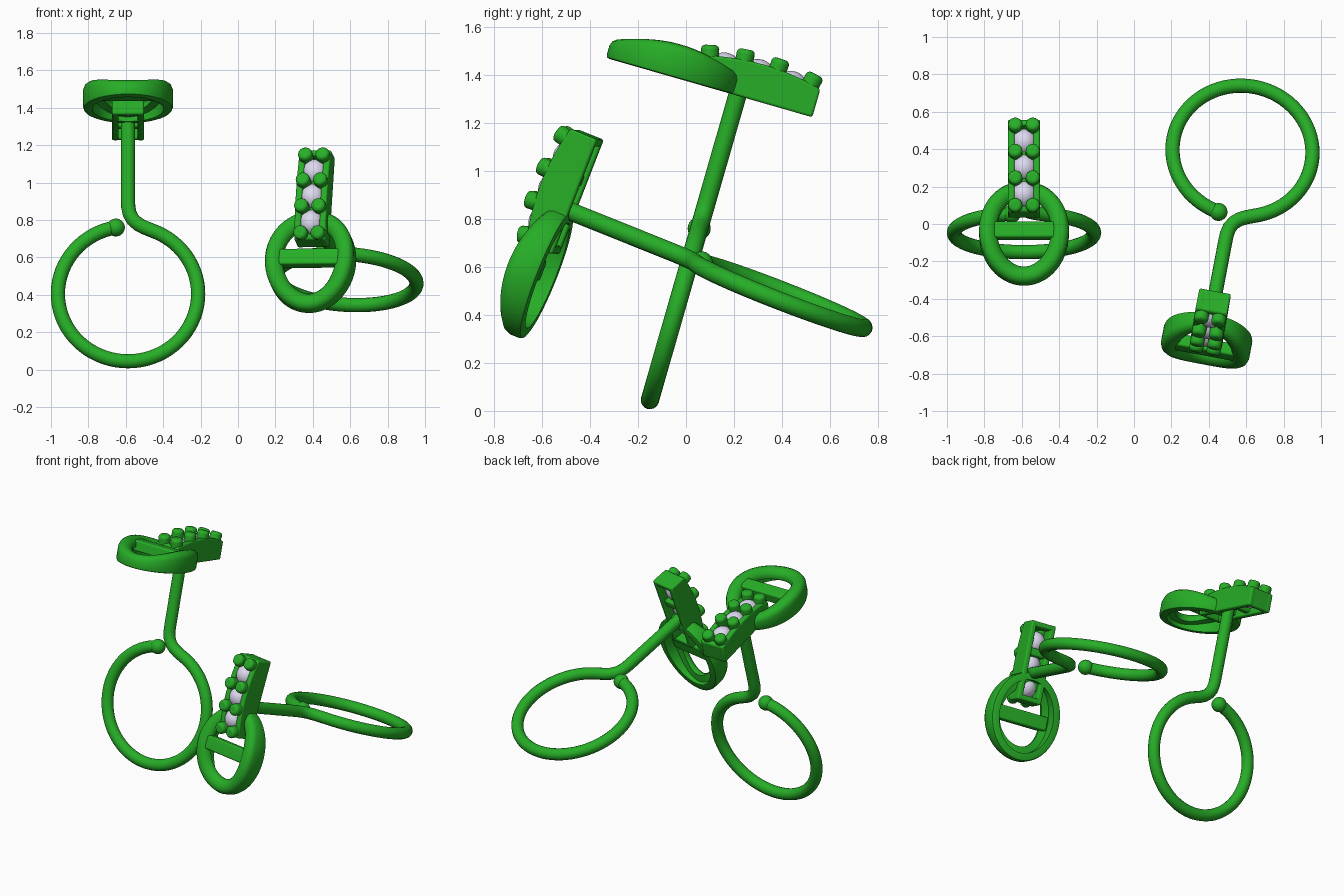
import bpy, bmesh
from math import sin, cos, pi, radians, atan
from mathutils import Matrix, Vector

if "Cube" in bpy.data.objects:
    bpy.data.objects.remove(bpy.data.objects["Cube"])


def material(name, col):
    m = bpy.data.materials.new(name)
    m.diffuse_color = (*col, 1)
    m.use_nodes = True
    m.node_tree.nodes["Principled BSDF"].inputs["Base Color"].default_value = m.diffuse_color
    return m


GREEN = material("green_metal", (0.02, 0.42, 0.02))
PALE = material("pale_gem", (0.72, 0.70, 0.86))

# Local axes of one earring: x = across, y = clasp direction, z = along the stem
def frame(centre, n, v):
    v = Vector(v).normalized()
    u = Vector(n).cross(v).normalized()
    n = v.cross(u)
    m = Matrix((u, n, v)).transposed().to_4x4()
    m.translation = centre
    return m


FRAMES = {
    "upright": frame((-0.588, -0.047, 0.405), (0, 0.961, -0.276), (0, 0.276, 0.961)),
    "lying": frame((0.58, 0.39, 0.482), (0.06, 0.363, 0.93), (-0.174, -0.914, 0.366)),
}


# Put one copy of a part in both earrings
def place(name, data, mat, bevel=0.0):
    data.materials.append(mat)
    for side, m in FRAMES.items():
        ob = bpy.data.objects.new(f"{side}_{name}", data)
        bpy.context.collection.objects.link(ob)
        ob.matrix_world = m
        if bevel:
            mod = ob.modifiers.new("round_edges", 'BEVEL')
            mod.width, mod.segments, mod.limit_method = bevel, 3, 'ANGLE'
            mod.angle_limit = radians(40)


def finish(name, bm, mat, bevel=0.0):
    bmesh.ops.recalc_face_normals(bm, faces=bm.faces)
    for f in bm.faces:
        f.smooth = True
    me = bpy.data.meshes.new(name)
    bm.to_mesh(me)
    bm.free()
    me.set_sharp_from_angle(angle=radians(40))
    place(name, me, mat, bevel)


# Arched tops of the stone setting and of the oval
def bar_top(n):
    return 1.10 - 0.035 * ((n - 0.07) / 0.26) ** 2


def oval_top(n):
    return 1.085 - 0.05 * ((n + 0.285) / 0.285) ** 2


# Block with an arched upper face following the function top
def arched_block(name, u0, u1, n0, n1, low, drop, top=bar_top, segs=12, bevel=0.01):
    bm = bmesh.new()
    rows = []
    for i in range(segs + 1):
        n = n0 + (n1 - n0) * i / segs
        t = top(n) - drop
        rows.append([bm.verts.new(p) for p in
                     ((u0, n, low), (u1, n, low), (u1, n, t), (u0, n, t))])
    for a, b in zip(rows, rows[1:]):
        for k in range(4):
            bm.faces.new((a[k], a[k - 1], b[k - 1], b[k]))
    bm.faces.new(rows[0])
    bm.faces.new(rows[-1])
    finish(name, bm, GREEN, bevel)


# Hoop, bend and stem as one tube
path = [(0.375 * cos(radians(a)), 0.375 * sin(radians(a))) for a in range(100, 431, 5)]
path += [(0.088, 0.369), (0.055, 0.387), (0.027, 0.412), (0.009, 0.445), (0.001, 0.485), (0, 0.53), (0, 1.0)]
cu = bpy.data.curves.new("hoop_and_stem", 'CURVE')
cu.dimensions = '3D'
cu.bevel_depth, cu.bevel_resolution, cu.use_fill_caps = 0.038, 6, True
sp = cu.splines.new('POLY')
sp.points.add(len(path) - 1)
for p, (u, v) in zip(sp.points, path):
    p.co = (u, 0, v, 1)
    sp.use_smooth = True
place("hoop_and_stem", cu, GREEN)

# Ball at the open end of the hoop
bm = bmesh.new()
bmesh.ops.create_uvsphere(bm, u_segments=24, v_segments=14, radius=0.048,
                          matrix=Matrix.Translation((-0.065, 0, 0.369)))
finish("hoop_ball", bm, GREEN)

# Oval rim: rounded lip above, stepped hollow below
bm = bmesh.new()
N, LOW = 72, 0.945
loops = []
for i in range(N):
    a = 2 * pi * i / N
    t = oval_top(-0.285 + 0.285 * sin(a))
    prof = [(0.015, LOW), (0.004, LOW + 0.004), (0, LOW + 0.015), (0, t - 0.035), (0.008, t - 0.015),
            (0.025, t - 0.003), (0.045, t), (0.067, t - 0.005), (0.085, t - 0.018),
            (0.095, t - 0.035), (0.095, t - 0.055), (0.05, t - 0.065), (0.05, LOW)]
    loops.append([bm.verts.new(((0.24 - d) * cos(a), -0.285 + (0.285 - d) * sin(a), z))
                  for d, z in prof])
for i in range(N):
    A, B = loops[i - 1], loops[i]
    for k in range(len(A)):
        bm.faces.new((A[k - 1], A[k], B[k], B[k - 1]))
finish("oval_rim", bm, GREEN)

# Bar across the oval
arched_block("oval_crossbar", -0.18, 0.18, -0.33, -0.24, 1.0, 0.015, top=oval_top, segs=4)

# Stone setting: side walls, end walls and cross pieces
STATIONS = (-0.155, -0.012, 0.132, 0.28)
for label, s in (("left", -1), ("right", 1)):
    arched_block(f"setting_{label}_wall", *sorted((s * 0.05, s * 0.086)), -0.19, 0.325, LOW, 0)
arched_block("setting_inner_end", -0.08, 0.08, -0.189, -0.155, LOW, 0.001, segs=2)
arched_block("setting_outer_end", -0.08, 0.08, 0.29, 0.324, LOW, 0.001, segs=2)
for i, n in enumerate(STATIONS[1:3]):
    arched_block(f"setting_cross_piece_{i}", -0.06, 0.06, n - 0.025, n + 0.025, 0.96, 0.03, segs=2)

# Prong pairs
bm = bmesh.new()
for n in STATIONS:
    tilt = Matrix.Rotation(atan(-0.07 * (n - 0.07) / 0.0676), 4, 'X')
    for s in (-1, 1):
        m = Matrix.Translation((s * 0.047, n, bar_top(n) - 0.005)) @ tilt
        bmesh.ops.create_cone(bm, cap_ends=True, segments=24, radius1=0.038,
                              radius2=0.038, depth=0.10, matrix=m)
finish("prongs", bm, GREEN, 0.018)

# Three round stones
bm = bmesh.new()
for a, b in zip(STATIONS, STATIONS[1:]):
    n = (a + b) / 2
    m = Matrix.Translation((0, n, bar_top(n) - 0.052)) @ Matrix.Diagonal((0.068, 0.071, 0.07, 1))
    bmesh.ops.create_uvsphere(bm, u_segments=28, v_segments=16, radius=1, matrix=m)
finish("stones", bm, PALE)
